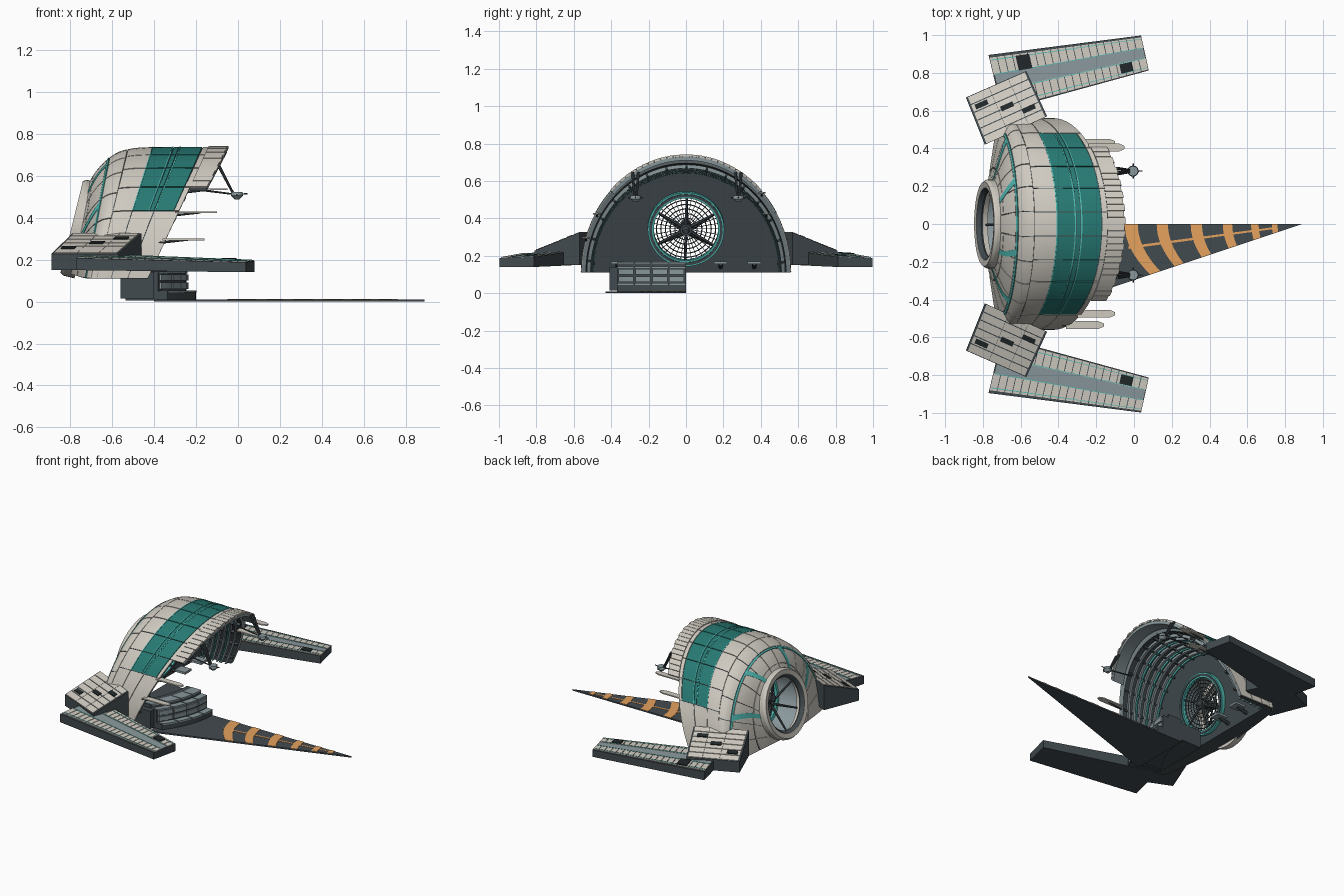
import bpy, bmesh
from math import sin, cos, pi, radians
from mathutils import Vector as V

if "Cube" in bpy.data.objects:
    bpy.data.objects.remove(bpy.data.objects["Cube"])

def mat(name, r, g, b):
    m = bpy.data.materials.new(name)
    m.diffuse_color = (r, g, b, 1)
    m.use_nodes = True
    m.node_tree.nodes["Principled BSDF"].inputs["Base Color"].default_value = m.diffuse_color
    return m

CREAM = mat("cream", .62, .59, .53)
TEAL = mat("teal", .02, .19, .17)
AQUA = mat("aqua", .08, .48, .44)
DARK = mat("dark", .055, .07, .078)
BLACK = mat("near_black", .015, .02, .022)
GREY = mat("blue_grey", .25, .31, .33)
ORANGE = mat("orange", .78, .36, .11)

def obj(name, verts, faces, m, solid=0):
    me = bpy.data.meshes.new(name)
    me.from_pydata([tuple(v) for v in verts], [], faces)
    me.materials.append(m)
    o = bpy.data.objects.new(name, me)
    bpy.context.collection.objects.link(o)
    if solid:
        s = o.modifiers.new("thickness", "SOLIDIFY")
        s.thickness, s.offset = solid, 0
    return o

def grid(name, rects, f, m, nu=4, nv=4, solid=0):
    """Patches of the surface f(u, v), one per (u0, u1, v0, v1)."""
    vs, fs = [], []
    for u0, u1, v0, v1 in rects:
        b, w = len(vs), nv + 1
        vs += [f(u0 + (u1 - u0) * i / nu, v0 + (v1 - v0) * j / nv)
               for i in range(nu + 1) for j in range(w)]
        fs += [(b + i * w + j, b + i * w + j + 1, b + (i + 1) * w + j + 1, b + (i + 1) * w + j)
               for i in range(nu) for j in range(nv)]
    return obj(name, vs, fs, m, solid)

def prisms(name, items, m):
    """Each item: (list of top points, bottom z or list of bottom points)."""
    vs, fs = [], []
    for top, bot in items:
        b, n = len(vs), len(top)
        low = bot if isinstance(bot, list) else [(p[0], p[1], bot) for p in top]
        vs += list(top) + list(low)
        fs += [tuple(range(b, b + n)), tuple(range(b + 2 * n - 1, b + n - 1, -1))]
        fs += [(b + i, b + n + i, b + n + (i + 1) % n, b + (i + 1) % n) for i in range(n)]
    o = obj(name, vs, fs, m)
    bm = bmesh.new()
    bm.from_mesh(o.data)
    bmesh.ops.recalc_face_normals(bm, faces=bm.faces)
    bm.to_mesh(o.data)
    bm.free()
    return o

def box(x0, x1, y0, y1, z0, z1):
    return [(x0, y0, z1), (x1, y0, z1), (x1, y1, z1), (x0, y1, z1)], z0

def rods(name, items, m, seg=8):
    """Each item: (start, end, start radius, end radius)."""
    bm = bmesh.new()
    for p, q, r0, r1 in items:
        p, d = V(p), V(q) - V(p)
        M = d.to_track_quat('Z', 'Y').to_matrix().to_4x4()
        M.translation = p + d / 2
        bmesh.ops.create_cone(bm, cap_ends=True, segments=seg, radius1=r0, radius2=r1, depth=d.length, matrix=M)
    o = obj(name, [], [], m)
    bm.to_mesh(o.data)
    bm.free()

def disc_point(c, t, a, r, ph):
    return V(c) + V((cos(t), 0, -sin(t))) * a + r * (V((0, 1, 0)) * cos(ph) + V((sin(t), 0, cos(t))) * sin(ph))

def lathe(name, loops, c, t, m, seg=48):
    """Closed (radius, axial) loops swept about a tilted axis."""
    vs, fs = [], []
    for prof in loops:
        b, n = len(vs), len(prof)
        vs += [disc_point(c, t, a, r, 2 * pi * k / seg) for k in range(seg) for r, a in prof]
        fs += [(b + k * n + i, b + k * n + (i + 1) % n, b + (k + 1) % seg * n + (i + 1) % n, b + (k + 1) % seg * n + i)
               for k in range(seg) for i in range(n)]
    return obj(name, vs, fs, m)

# Hull surface: leaning arches that blend into the round rear window
def sec(u, xb, xt, w, h, b, R=.21):
    a = 2 * u - pi / 2
    y = w * cos(u) * (1 - b) + R * cos(a) * b
    z = (.11 + h * sin(u)) * (1 - b) + (.35 + R * sin(a)) * b
    return V((xb + (xt - xb) * (z - .11) / h, y, z))

SECS = [(-.43, -.14, .556, .622, 0), (-.56, -.33, .556, .622, 0), (-.66, -.5, .556, .616, 0),
        (-.715, -.6, .53, .58, 0), (-.755, -.675, .43, .52, .25), (-.82, -.71, .23, .46, 1)]

def S(u, v):
    i = min(max(int(v), 0), 4)
    t = v - i
    p = [SECS[min(max(k, 0), 5)] for k in range(i - 1, i + 3)]
    if v < 0:
        q = [b + (c - b) * t for b, c in zip(p[1], p[2])]
    else:
        q = [b + .5 * t * (c - a + t * (2 * a - 5 * b + 4 * c - d + t * (3 * (b - c) + d - a)))
             for a, b, c, d in zip(*p)]
    return sec(u, *q)

def off(d):
    def f(u, v):
        e = .01
        n = (S(u, v + e) - S(u, v - e)).cross(S(u + e, v) - S(u - e, v))
        return S(u, v) + n.normalized() * d
    return f

D = radians
INNER, WALL = (-.43, -.165, .535, .585), (-.65, -.5, .52, .555)
mix = lambda t: [a + (b - a) * t for a, b in zip(INNER, WALL)]
full = [(0, pi, 0, 1)]
grid("hull_base", [(0, pi, 0, 5)], S, DARK, 64, 30)
grid("hull_lining", full, lambda u, t: sec(u, *mix(t), 0), DARK, 64, 4)
grid("opening_lip", full, lambda u, t: S(u, 0).lerp(sec(u, *INNER, 0), t), GREY, 64, 1)
grid("rear_bulkhead", full, lambda u, t: sec(u, *WALL, t, .19), DARK, 64, 4)
grid("window_tunnel", full, lambda u, t: sec(u, *WALL, 1, .19).lerp(S(u, 5), t), GREY, 48, 2)
base = [S(0, k / 2) for k in range(11)] + [V((-.65, 0, .11)), V((-.65, .52, .11)), V((-.43, .535, .11))]
sill = [V((-.65, .52, .11)), V((-.65, -.52, .11)), sec(0, *WALL, 1, .19)]
k = len(base)
obj("hull_underside", base + [V((p.x, -p.y, p.z)) for p in base] + sill,
    [tuple(range(k)), tuple(range(2 * k - 1, k - 1, -1)), (2 * k, 2 * k + 1, 2 * k + 2)], DARK)

# Hull plating with narrow seams
cream, teal = [], []
def plates(dst, ua, ub, n, rows, gu=.004, gv=.012):
    for v0, v1 in zip(rows, rows[1:]):
        for i in range(n):
            a, s = ua + i * (ub - ua) / n, (ub - ua) / n
            dst.append((a + gu, a + s - gu, v0 + gv, v1 - gv))
A, B = D(31), D(149)
plates(cream, A, B, 9, [0, .22])
plates(teal, A, B, 9, [.22, .75, .88, 1.42])
plates(cream, A, B, 9, [1.42, 2.2])
for a, b in ((0, A), (B, pi)):
    plates(cream, a, b, 1, [0, .75, 1.42, 2.2])
plates(cream, 0, pi, 13, [2.2, 3.1])
plates(cream, 0, pi, 13, [3.24, 4.15, 4.95])
grid("hull_cream_plates", cream, off(.002), CREAM, 6, 4, .006)
grid("hull_teal_plates", teal, off(.002), TEAL, 5, 4, .006)
lines = [(0, pi, 3.12, 3.22)] + [(A, B, v, v + .03) for v in (.72, .88, 1.41)]
grid("hull_aqua_trim", lines, off(.004), AQUA, 60, 1, .006)
swirl = lambda u, v: off(.004)(u + .1 * (v - 3.2), v)
grid("hull_swirl_trim", [(D(x), D(x + 4), 3.2, 4.9) for x in (28, 62, 105, 140)], swirl, AQUA, 1, 12, .006)

# Slatted visor over the opening
n, a0, da = 26, D(44), D(92) / 26
grid("visor_slats", [(a0 + i * da + .002, a0 + (i + 1) * da - .002, -.5 + .03 * (i % 2), 0) for i in range(n)],
     off(.004), CREAM, 2, 1, .012)
grid("visor_backing", [(a0, a0 + n * da, -.46, .03)], off(-.012), GREY, 40, 1, .02)

# Interior ribs, stringers and lip trim
def rib(u, t):
    p = sec(u, *mix(t), 0)
    c = V((p.x, 0, .11))
    return c + (p - c) * .975
grid("interior_ribs", [(0, pi, t, t + .05) for t in (.1, .25, .4, .55, .7, .85)], rib, GREY, 48, 1, .02)
grid("interior_stringers", [(D(a), D(a + 1.2), 0, 1) for a in range(5, 176, 12)], rib, DARK, 1, 4, .018)
grid("interior_aqua_trim", [(0, pi, t, t + .02) for t in (.33, .63, .93)], rib, AQUA, 48, 1, .022)

# Rear window frame, its struts and the bulkhead fan
RC, RT = (-.768, 0, .35), .24
lathe("window_frame", [[(.235, .045), (.235, -.01), (.224, -.026), (.192, -.022), (.182, .0), (.19, .04)]], RC, RT, CREAM)
lathe("window_frame_groove", [[(.19, -.022), (.19, -.01), (.177, .01), (.172, .0)]], RC, RT, DARK)
W = lambda r, ph, a: disc_point(RC, RT, a, r, ph)
rods("window_struts", [(W(.02, pi * i / 3 + .5, .1), W(.183, pi * i / 3 + .5, .03), .01, .006) for i in range(6)], DARK, 6)
FC, FT = (-.578, 0, .345), .262
lathe("fan_rim", [[(.205, -.01), (.205, .018), (.172, .018), (.172, -.01)]], FC, FT, AQUA)
lathe("fan_rim_inset", [[(.196, .01), (.196, .023), (.182, .023), (.182, .01)]], FC, FT, DARK)
lathe("fan_rings", [[(r, 0), (r + .003, .004), (r, .008), (r - .003, .004)] for r in (.06, .085, .11, .135, .158)], FC, FT, DARK, 36)
P = lambda r, ph, a=0: disc_point(FC, FT, a, r, ph)
rods("fan_spokes", [(P(.02, 2 * pi * i / 36, .004), P(.175, 2 * pi * i / 36, .004), .0018, .0018) for i in range(36)], DARK, 4)
rods("fan_blades", [(P(.02, pi * i / 3 + .5, .006), P(.176, pi * i / 3 + .5, .006), .009, .006) for i in range(6)], DARK, 6)
rods("fan_hub", [(P(0, 0, -.11), P(0, 0, .03), .026, .032), (P(0, 0, .03), P(0, 0, .06), .02, .012)], DARK, 20)

# Side wings and their sloped roots, mirrored across y
def bil(q, s, t):
    a, b, c, d = map(V, q)
    return a.lerp(b, s).lerp(d.lerp(c, s), t)
def tile(q, s0, s1, t0, t1, h=.004):
    pts = [bil(q, s, t) for s, t in ((s0, t0), (s1, t0), (s1, t1), (s0, t1))]
    return [p + V((0, 0, h)) for p in pts], [p - V((0, 0, .004)) for p in pts]
for side, sg in (("left", 1), ("right", -1)):
    deck = [(-.77, sg * .895, .208), (.037, sg * .998, .188), (.078, sg * .813, .194), (-.70, sg * .60, .226)]
    root = [(-.89, sg * .67, .228), (-.57, sg * .81, .228), (-.46, sg * .57, .325), (-.79, sg * .42, .325)]
    prisms(side + "_wing_body", [(deck, [(x, y, .14 + .01 * (x < -.5)) for x, y, z in deck])], DARK)
    prisms(side + "_wing_root", [(root, .15)], DARK)
    prisms(side + "_wing_channel", [tile(deck, .01, .995, .36, .64, .002)], GREY)
    tiles = [tile(deck, i / 20 + .003, (i + 1) / 20 - .002, a, b)
             for i in range(20) for a, b in ((.05, .36), (.64, .97))]
    prisms(side + "_wing_tiles", tiles, CREAM)
    prisms(side + "_wing_aqua_lines", [tile(deck, .01, .99, a, a + .015, .006) for a in (.09, .345, .645, .9)], AQUA)
    hatches = [tile(deck, .82, .9, .66, .9, .01)]
    if sg > 0:
        hatches.append(tile(deck, .17, .26, .08, .36, .01))
    prisms(side + "_wing_hatches", hatches, BLACK)
    prisms(side + "_root_tiles", [tile(root, a, b, i / 6 + .012, (i + 1) / 6 - .008)
                                  for i in range(6) for a, b in ((.03, .38), (.385, .7), (.705, .97))], CREAM)
    prisms(side + "_root_vents", [tile(root, a, a + .2, b, b + .1, .009)
                                  for a, b in ((.08, .2), (.42, .44), (.7, .66))], BLACK)

# Pointed landing strip with curved orange bands
prisms("landing_strip", [([(-.4, 0, .01), (.89, 0, .01), (-.4, -.43, .01)], 0)], DARK)
def curve_pts(x0, n=8):
    ye = 0
    for _ in range(40):
        ye = (ye + (.885 - x0 - 1.9 * ye * ye) / 3) / 2
    return [(x0 + 1.9 * (ye * i / n) ** 2, -ye * i / n, .0125) for i in range(n + 1)]
prisms("strip_bands", [(curve_pts(x) + curve_pts(x + w)[::-1], .009)
                       for x, w in ((-.05, .07), (.12, .06), (.3, .06), (.47, .05), (.62, .04), (.73, .03))], ORANGE)
prisms("strip_centre_line", [([(-.03, -.118, .012), (.76, -.014, .012), (.76, -.024, .012), (-.03, -.132, .012)], .009)], ORANGE)

# Curved stepped block at the root of the strip
def arc_slab(x0, x1, y0, y1, z0, z1):
    f = lambda x, y: (x - 1.0 * y * y, y, z1)
    ys = [y0 + (y1 - y0) * i / 6 for i in range(7)]
    return [f(x1, y) for y in ys] + [f(x0, y) for y in ys[::-1]], z0
prisms("strip_block", [box(-.56, -.4, -.41, 0, .015, .14)], DARK)
prisms("strip_steps", [arc_slab(-.4, x, -.37, 0, .005, z) for x, z in ((-.29, .165), (-.245, .14), (-.2, .05))], DARK)
prisms("strip_step_treads", [arc_slab(a, b, -.37 + j * .0925 + .004, -.37 + (j + 1) * .0925 - .004, z, z + .01)
                             for a, b, z in ((-.36, -.286, .158), (-.285, -.241, .134), (-.24, -.197, .044)) for j in range(4)], GREY)
prisms("strip_step_panels", [arc_slab(-.26, -.236, -.36 + j * .09, -.28 + j * .09, z, z + .03)
                             for j in range(4) for z in (.06, .1)], GREY)
prisms("floor_consoles", [box(-.6, -.52, y, y + .07, .155, .17) for y in (.15, .33, -.4)], GREY)
rods("console_posts", [((-.64, y + .035, .14), (-.56, y + .035, .16), .012, .012) for y in (.15, .33, -.4)], DARK)

# Hanging turrets under the visor
arms, heads = [], []
for y in (-.27, .28):
    c = V((-.005, y, .51))
    arms += [((-.09, y + d, .645), c + V((-.02, d * .4, .01)), .008, .006) for d in (-.015, .015)]
    arms += [((-.2, y, .535), c, .005, .004), (c, c + V((.05, 0, .005)), .004, .003),
             (c + V((0, -.04, 0)), c + V((0, .04, 0)), .004, .004)]
    heads += [(c + V((0, 0, -.005)), c + V((0, 0, .012)), .03, .026), (c + V((0, 0, -.022)), c + V((0, 0, -.005)), .012, .028)]
rods("turret_arms", arms, DARK)
rods("turret_heads", heads, GREY, 12)

# Docking prongs along the opening edges
prongs, struts = [], []
for x0, x1, y, z in ((-.3, -.1, -.475, .43), (-.36, -.16, -.535, .3), (-.24, -.05, .405, .54), (-.3, -.1, .43, .43)):
    w = .021
    prongs.append(([(x0, y - w, z), (x1 - .03, y - w, z), (x1, y - w * .4, z), (x1, y + w * .4, z), (x1 - .03, y + w, z), (x0, y + w, z)], z - .008))
    struts.append(((x0 - .02, y, z - .02), (x1 - .08, y, z - .006), .006, .004))
prisms("docking_prongs", prongs, CREAM)
rods("docking_struts", struts, DARK)

# Apply thickness, then soft shading with crisp edges
for o in bpy.data.objects:
    o.select_set(True)
    bpy.context.view_layer.objects.active = o
bpy.ops.object.convert(target='MESH')
bpy.ops.object.shade_smooth_by_angle(angle=radians(30))
